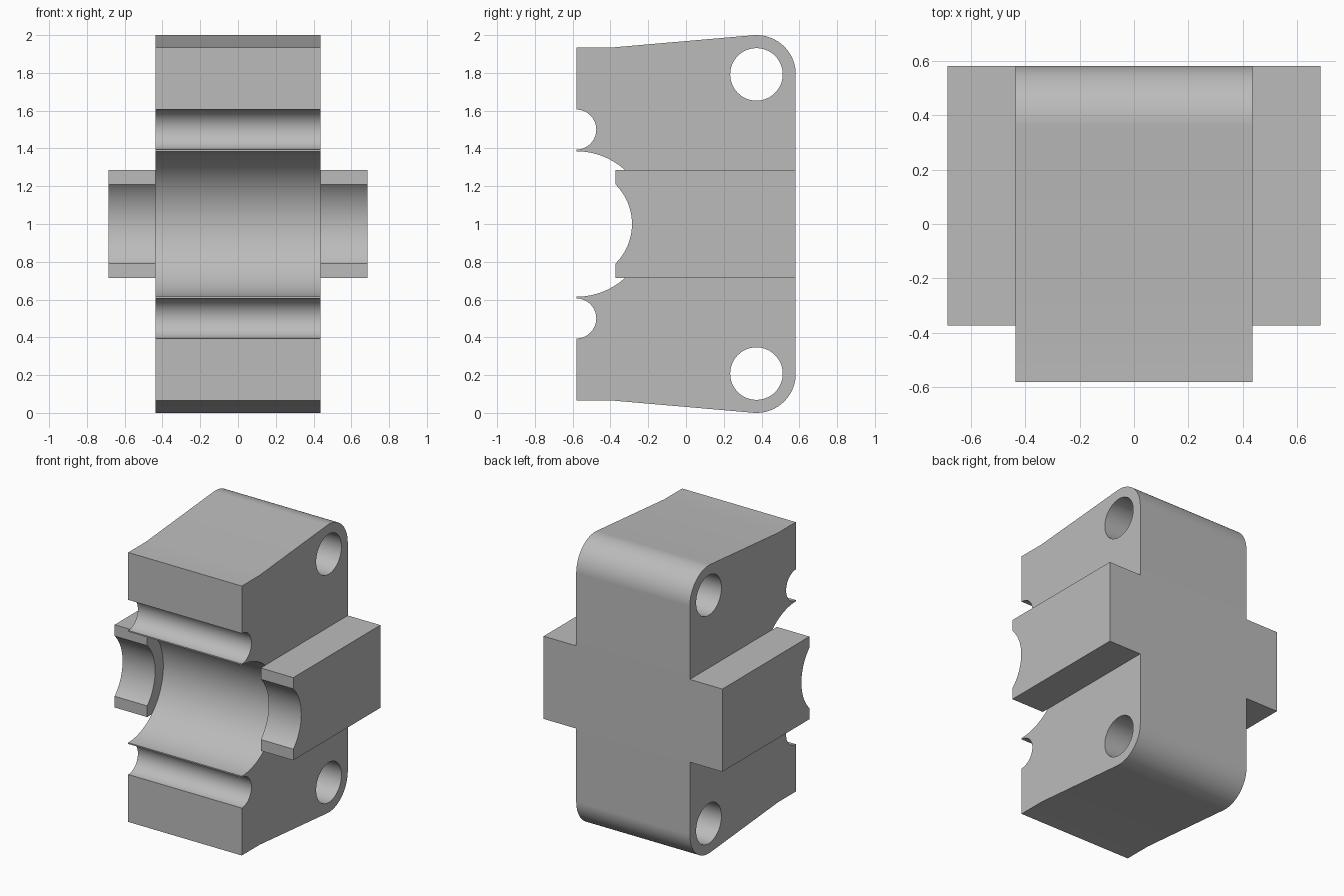
import bpy
import bmesh
from math import sin, cos, radians, atan2, asin, acos, hypot, degrees
from mathutils import Matrix

cube = bpy.data.objects.get("Cube")
if cube:
    bpy.data.objects.remove(cube, do_unlink=True)

grey = bpy.data.materials.new("plain grey")
grey.use_nodes = True
colour = (0.5, 0.5, 0.5, 1)
grey.diffuse_color = colour
grey.node_tree.nodes["Principled BSDF"].inputs["Base Color"].default_value = colour

# Main dimensions: y is depth, z is measured from the middle height
MID = 1.0
FRONT, BACK = -0.581, 0.581
BODY_HALF, EAR_HALF, EAR_OUT = 0.436, 0.287, 0.686
PIVOT_Y, PIVOT_Z, CORNER_R, PIVOT_R = 0.373, 0.792, 0.208, 0.139
EAR_FRONT = -0.373


def arc(cy, cz, r, start, end, steps=32):
    """Points on an arc in the y-z plane, angles in degrees."""
    angles = [radians(start + (end - start) * i / steps) for i in range(steps + 1)]
    return [(cy + r * cos(a), cz + r * sin(a)) for a in angles]


def mirrored(half):
    """Complete an upper half outline with its lower reflection."""
    return half + [(y, -z) for y, z in reversed(half)]


def extrude_profile(name, loops, x_min, x_max):
    """Fill a y-z outline with optional holes and extrude it along x."""
    curve = bpy.data.curves.new(name + "_profile", 'CURVE')
    curve.dimensions = '2D'
    curve.fill_mode = 'BOTH'
    curve.extrude = (x_max - x_min) / 2
    for loop in loops:
        spline = curve.splines.new('POLY')
        spline.points.add(len(loop) - 1)
        for point, (y, z) in zip(spline.points, loop):
            point.co = (y, z, 0, 1)
        spline.use_cyclic_u = True
    helper = bpy.data.objects.new(name + "_profile", curve)
    bpy.context.collection.objects.link(helper)
    graph = bpy.context.evaluated_depsgraph_get()
    mesh = bpy.data.meshes.new_from_object(helper.evaluated_get(graph))
    bpy.data.objects.remove(helper, do_unlink=True)

    # Stand the profile up: local x, y, z become world y, z, x
    turn = Matrix(((0, 0, 1, (x_min + x_max) / 2), (1, 0, 0, 0),
                   (0, 1, 0, MID), (0, 0, 0, 1)))
    mesh.transform(turn)
    bm = bmesh.new()
    bm.from_mesh(mesh)
    bmesh.ops.remove_doubles(bm, verts=bm.verts, dist=0.0001)
    bmesh.ops.recalc_face_normals(bm, faces=bm.faces)
    bm.to_mesh(mesh)
    bm.free()

    mesh.name = name
    mesh.materials.clear()
    mesh.materials.append(grey)
    obj = bpy.data.objects.new(name, mesh)
    bpy.context.collection.objects.link(obj)
    bpy.ops.object.select_all(action='DESELECT')
    obj.select_set(True)
    bpy.context.view_layer.objects.active = obj
    bpy.ops.object.shade_smooth_by_angle(angle=radians(25))
    return obj


# Body: sloped ends run tangent into the rounded back corners
ramp_y, ramp_z = -0.385, 0.935
dy, dz = PIVOT_Y - ramp_y, PIVOT_Z - ramp_z
slope = atan2(dz, dy) + asin(CORNER_R / hypot(dy, dz))
body_half = arc(PIVOT_Y, PIVOT_Z, CORNER_R, 0, 90 + degrees(slope))
body_half += [(ramp_y, ramp_z), (FRONT, ramp_z)]
body_half += arc(FRONT, 0.5, 0.106, 90, -90)      # small groove
body_half += arc(FRONT, 0, 0.385, 90, 0, 48)[:-1]  # upper half of main bore
bore_bottom = [(FRONT + 0.385, 0)]
outline = body_half + bore_bottom + [(y, -z) for y, z in reversed(body_half)]
holes = [arc(PIVOT_Y, side * PIVOT_Z, PIVOT_R, 0, 360, 64)[:-1] for side in (1, -1)]
extrude_profile("clamp_body", [outline] + holes, -BODY_HALF, BODY_HALF)

# Side ears with the narrower bore
ear_r = 0.295
edge = degrees(acos((EAR_FRONT - FRONT) / ear_r))
ear_half = [(BACK, EAR_HALF), (EAR_FRONT, EAR_HALF)]
ear_half += arc(FRONT, 0, ear_r, edge, 0, 24)[:-1]
ear = ear_half + [(FRONT + ear_r, 0)] + [(y, -z) for y, z in reversed(ear_half)]
extrude_profile("left_ear", [ear], BODY_HALF, EAR_OUT)
extrude_profile("right_ear", [ear], -EAR_OUT, -BODY_HALF)
